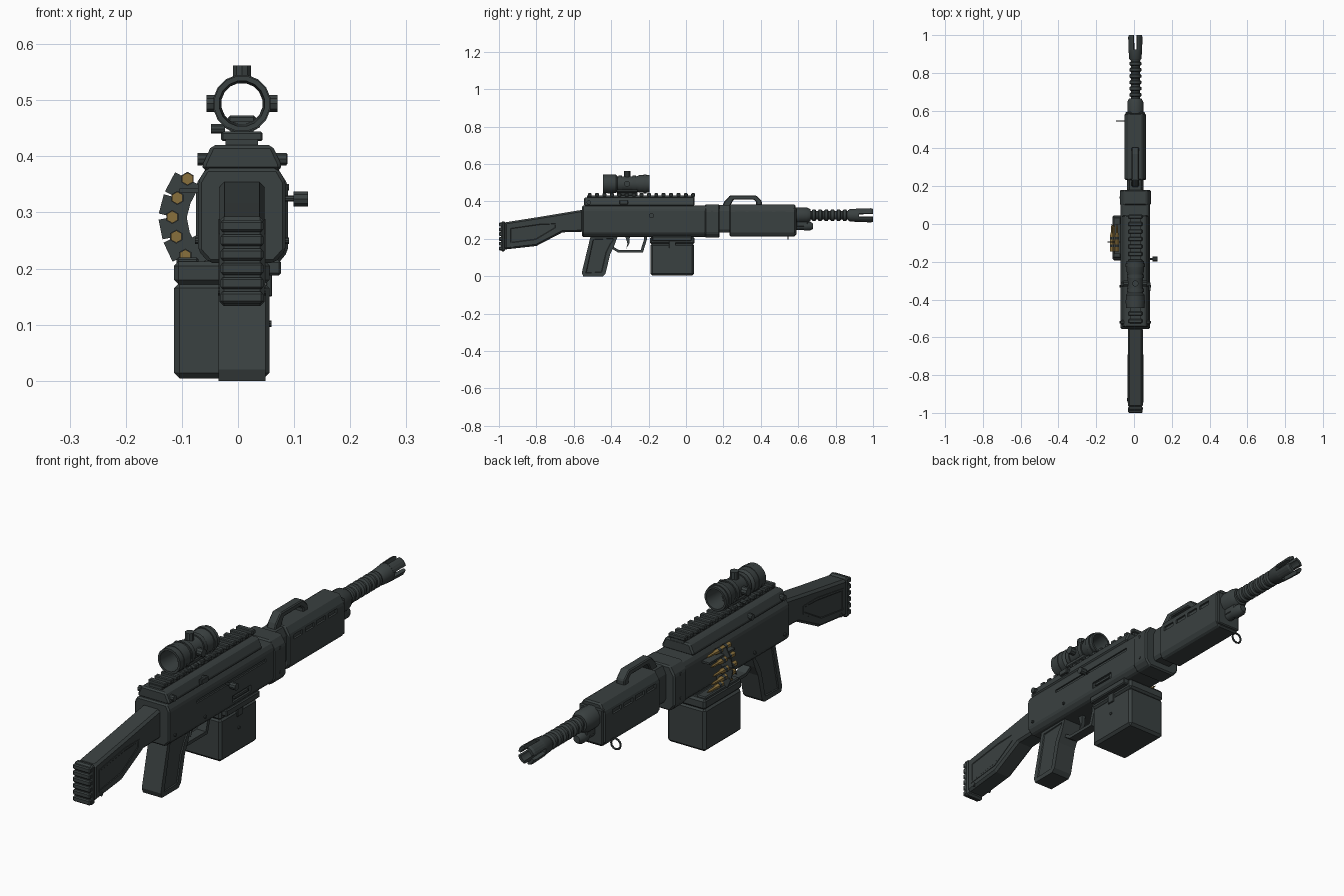
import bpy, bmesh, math
from mathutils import Vector, Matrix

if "Cube" in bpy.data.objects:
    bpy.data.objects.remove(bpy.data.objects["Cube"])

CX = 0.007      # centre plane of the body
BORE = 0.326    # barrel height
SCOPE = 0.494   # scope height


def material(name, rgb, rough=0.6):
    m = bpy.data.materials.new(name)
    m.use_nodes = True
    m.diffuse_color = (*rgb, 1)
    b = m.node_tree.nodes["Principled BSDF"]
    b.inputs["Base Color"].default_value = (*rgb, 1)
    b.inputs["Roughness"].default_value = rough
    return m


METAL = material("dark_gunmetal", (0.042, 0.052, 0.052))
BRASS = material("brass", (0.25, 0.16, 0.045))


def finish(bm, name, mat=METAL, bevel=0.0, smooth=False):
    bmesh.ops.recalc_face_normals(bm, faces=bm.faces)
    me = bpy.data.meshes.new(name)
    bm.to_mesh(me)
    bm.free()
    me.materials.append(mat)
    ob = bpy.data.objects.new(name, me)
    bpy.context.collection.objects.link(ob)
    if bevel:
        mod = ob.modifiers.new("edge_bevel", "BEVEL")
        mod.width, mod.segments, mod.limit_method = bevel, 1, "ANGLE"
    if smooth:
        bpy.ops.object.select_all(action="DESELECT")
        ob.select_set(True)
        bpy.context.view_layer.objects.active = ob
        bpy.ops.object.shade_smooth_by_angle(angle=math.radians(35))
    return ob


def add_box(bm, x, y, z):
    size = Vector((x[1] - x[0], y[1] - y[0], z[1] - z[0]))
    mid = Vector((sum(x), sum(y), sum(z))) / 2
    bmesh.ops.create_cube(bm, size=1, matrix=Matrix.Translation(mid) @ Matrix.Diagonal((*size, 1)))


def box(name, x, y, z, bevel=0.004):
    bm = bmesh.new()
    add_box(bm, x, y, z)
    return finish(bm, name, bevel=bevel)


def side_shape(name, pts, half, bevel=0.006, panel=None, cx=CX):
    """Outline in (y, z) extruded across x; panel = (margin, depth) recess on both sides."""
    bm = bmesh.new()
    f = bm.faces.new([bm.verts.new((cx - half, y, z)) for y, z in pts])
    ext = bmesh.ops.extrude_face_region(bm, geom=[f])["geom"]
    bmesh.ops.translate(bm, vec=(2 * half, 0, 0), verts=[v for v in ext if isinstance(v, bmesh.types.BMVert)])
    bmesh.ops.recalc_face_normals(bm, faces=bm.faces)
    if panel:
        sides = [q for q in bm.faces if abs(q.normal.x) > 0.9]
        bmesh.ops.inset_individual(bm, faces=sides, thickness=panel[0], depth=0)
        bmesh.ops.inset_individual(bm, faces=sides, thickness=0.003, depth=-panel[1])
    return finish(bm, name, bevel=bevel)


def long_shape(name, half_pts, y0, y1, bevel=0.006):
    """Right half outline (offset, z) mirrored about the centre plane and extruded along y."""
    pts = [(CX + x, z) for x, z in half_pts] + [(CX - x, z) for x, z in reversed(half_pts)]
    bm = bmesh.new()
    f = bm.faces.new([bm.verts.new((x, y0, z)) for x, z in pts])
    ext = bmesh.ops.extrude_face_region(bm, geom=[f])["geom"]
    bmesh.ops.translate(bm, vec=(0, y1 - y0, 0), verts=[v for v in ext if isinstance(v, bmesh.types.BMVert)])
    return finish(bm, name, bevel=bevel)


def lathe(name, pts, x, z, n=16, hollow=False, arc=None, mat=METAL):
    """Outline of (y, radius) turned about a line along y; arc = (start, sweep) for a part turn."""
    bm = bmesh.new()
    start, sweep = arc or (math.pi / n, math.tau)
    rings = []
    for i in range(n + (1 if arc else 0)):
        a = start + sweep * i / n
        rings.append([bm.verts.new((x + r * math.cos(a), y, z + r * math.sin(a))) for y, r in pts])
    closed = hollow or arc
    for i in range(n):
        a, b = rings[i], rings[(i + 1) % len(rings)]
        for j in range(len(pts) - (0 if closed else 1)):
            k = (j + 1) % len(pts)
            bm.faces.new((a[j], a[k], b[k], b[j]))
    if arc:
        bm.faces.new(rings[0]), bm.faces.new(rings[-1])
    elif not hollow:
        bm.faces.new([r[0] for r in rings]), bm.faces.new([r[-1] for r in rings])
    return finish(bm, name, mat, smooth=n > 8)


def rod(name, mid, r, length, axis="x", n=10, r2=None):
    bm = bmesh.new()
    turn = {"x": Matrix.Rotation(math.pi / 2, 4, "Y"), "y": Matrix.Rotation(math.pi / 2, 4, "X"), "z": Matrix()}[axis]
    bmesh.ops.create_cone(bm, cap_ends=True, segments=n, radius1=r, radius2=r2 or r, depth=length,
                          matrix=Matrix.Translation(mid) @ turn)
    return finish(bm, name)


def cut(target, name, boxes):
    bm = bmesh.new()
    for b in boxes:
        add_box(bm, *b)
    c = finish(bm, name)
    c.hide_render = True
    c.display_type = "WIRE"
    mod = target.modifiers.new("recess", "BOOLEAN")
    mod.operation, mod.object, mod.solver = "DIFFERENCE", c, "EXACT"
    c.hide_set(True)


# Receiver, with slots cut in its sides
receiver = long_shape("receiver", [(0.058, 0.21), (0.078, 0.232), (0.078, 0.355), (0.064, 0.379)], -0.555, 0.18)
cut(receiver, "receiver_cutter", [((0.079, 0.1), (-0.38, 0.055), (0.322, 0.334)),
                                  ((0.077, 0.1), (-0.155, -0.04), (0.24, 0.266))])
box("port_latch", (0.07, 0.084), (-0.14, -0.055), (0.248, 0.257), 0)
long_shape("top_cover", [(0.071, 0.375), (0.069, 0.388), (0.054, 0.42)], -0.545, 0.045)
long_shape("receiver_front_collar", [(0.062, 0.206), (0.082, 0.23), (0.082, 0.35), (0.06, 0.385)], 0.1, 0.18)
box("feed_tray", (-0.063, 0.077), (-0.18, 0.03), (0.188, 0.215))
for i, (y, z) in enumerate([(-0.52, 0.395), (-0.32, 0.395), (-0.52, 0.25), (-0.33, 0.25), (0.14, 0.25), (0.14, 0.345)]):
    rod(f"receiver_pin_{i}", (CX, y, z), 0.012 if z > 0.39 else 0.006, 0.158 if z > 0.39 else 0.168)
box("selector", (0.076, 0.088), (-0.355, -0.31), (0.385, 0.406), 0.002)

# Charging handle
rod("charging_stem", (0.09, -0.185, 0.325), 0.006, 0.04)
rod("charging_knob", (0.112, -0.185, 0.324), 0.014, 0.026)

# Rail with teeth
box("rail_base", (-0.022, 0.036), (-0.53, 0.045), (0.415, 0.431), 0)
for i in range(15):
    y = -0.525 + i * 0.0395
    box(f"rail_tooth_{i}", (-0.03, 0.044), (y, y + 0.021), (0.427, 0.444), 0.003)

# Scope: hollow tube, turrets and mount
lathe("scope_tube", [(-0.445, 0.05), (-0.375, 0.05), (-0.365, 0.041), (-0.265, 0.041), (-0.25, 0.048), (-0.195, 0.048),
                     (-0.195, 0.04), (-0.25, 0.037), (-0.375, 0.037), (-0.445, 0.041)], CX, SCOPE, hollow=True)
for i, y in enumerate((-0.36, -0.285, -0.228, -0.42)):
    r = 0.046 if i < 2 else 0.052
    lathe(f"scope_band_{i}", [(y, r - 0.007), (y, r), (y + 0.018, r), (y + 0.018, r - 0.007)], CX, SCOPE, hollow=True)
rod("scope_top_turret", (CX, -0.315, 0.547), 0.017, 0.03, "z")
for s in (-1, 1):
    rod(f"scope_side_turret_{s}", (CX + s * 0.05, -0.315, SCOPE), 0.016, 0.026)
long_shape("scope_mount", [(0.022, 0.425), (0.034, 0.435), (0.02, 0.445), (0.032, 0.452), (0.032, 0.462)], -0.37, -0.26, 0)
box("scope_mount_block", (-0.018, 0.032), (-0.36, -0.27), (0.445, 0.473))
rod("mount_screw", (-0.036, -0.315, 0.449), 0.009, 0.025)

# Stock and ribbed butt pad
side_shape("stock", [(-0.97, 0.288), (-0.78, 0.318), (-0.55, 0.356), (-0.55, 0.238), (-0.66, 0.235), (-0.8, 0.162),
                     (-0.97, 0.143)], 0.04, 0.009)
panel = [(-0.945, 0.262), (-0.78, 0.288), (-0.69, 0.288), (-0.69, 0.255), (-0.8, 0.188), (-0.945, 0.172)]
for s in (-1, 1):
    side_shape(f"stock_panel_{s}", panel, 0.003, 0, (0.009, 0.002), CX + s * 0.039)
rod("stock_sling_pin", (CX, -0.93, 0.16), 0.008, 0.086)
box("butt_pad", (-0.033, 0.047), (-0.99, -0.965), (0.133, 0.293), 0.008)
for i in range(6):
    z = 0.138 + i * 0.0255
    box(f"butt_rib_{i}", (-0.031, 0.045), (-1.0, -0.98), (z, z + 0.021))

# Pistol grip, trigger and guard
side_shape("pistol_grip", [(-0.51, 0.215), (-0.365, 0.215), (-0.385, 0.16), (-0.405, 0.12), (-0.43, 0.015), (-0.445, 0.0),
                           (-0.55, 0.0), (-0.557, 0.02)], 0.042, 0.009, (0.022, 0.004))
side_shape("trigger_guard", [(-0.4, 0.15), (-0.365, 0.128), (-0.23, 0.128), (-0.208, 0.2), (-0.208, 0.215), (-0.225, 0.215),
                             (-0.225, 0.195), (-0.242, 0.141), (-0.36, 0.141), (-0.4, 0.165)], 0.02, 0)
side_shape("trigger", [(-0.325, 0.215), (-0.3, 0.215), (-0.303, 0.175), (-0.32, 0.148), (-0.313, 0.175)], 0.008, 0)

# Ammunition box with lid
box("ammo_box", (-0.114, 0.056), (-0.19, 0.043), (0.004, 0.175), 0.01)
box("ammo_box_lid", (-0.114, 0.056), (-0.192, 0.045), (0.172, 0.213), 0.008)
box("ammo_box_hatch", (-0.11, -0.07), (-0.18, 0.035), (0.205, 0.22))
box("ammo_box_latch", (0.05, 0.061), (-0.09, -0.055), (0.15, 0.2), 0.002)
rod("ammo_box_stud", (0.056, -0.075, 0.102), 0.006, 0.008)

# Belt of rounds with links, and the feed lips
belt = [(-0.09, 0.36), (-0.108, 0.326), (-0.117, 0.292), (-0.11, 0.257), (-0.094, 0.223)]
for i, (x, z) in enumerate(belt):
    lathe(f"round_{i}", [(-0.145, 0.011), (-0.06, 0.011), (-0.045, 0.007), (-0.02, 0.006), (0.0, 0.001)], x, z, n=6, mat=BRASS)
    for y in (-0.115, -0.075):
        rod(f"link_collar_{i}", (x, y, z), 0.0125, 0.014, "y", 6)
for i, (a, b) in enumerate(zip(belt, belt[1:] + [(-0.06, 0.238)])):
    d = Vector((b[0] - a[0], 0, b[1] - a[1]))
    bm = bmesh.new()
    bmesh.ops.create_cube(bm, size=1, matrix=Matrix.Translation(((a[0] + b[0]) / 2, -0.095, (a[1] + b[1]) / 2))
                          @ d.to_track_quat("X", "Y").to_matrix().to_4x4() @ Matrix.Diagonal((d.length, 0.05, 0.005, 1)))
    finish(bm, f"belt_link_{i}")
box("feed_lip", (-0.104, -0.06), (-0.16, 0.0), (0.335, 0.343), 0)

# Handguard with side slots, neck and carrying handle
long_shape("neck", [(0.035, 0.235), (0.044, 0.25), (0.044, 0.35), (0.03, 0.38)], 0.17, 0.24, 0)
guard = long_shape("handguard", [(0.045, 0.213), (0.057, 0.235), (0.057, 0.35), (0.036, 0.384)], 0.232, 0.585)
slots = [(y, y + 0.055) for y in (0.262, 0.334, 0.406, 0.478)]
cut(guard, "handguard_cutter", [(x, y, (0.328, 0.346)) for y in slots for x in ((-0.08, -0.042), (0.056, 0.09))])
box("handguard_front_cap", (-0.045, 0.059), (0.575, 0.592), (0.222, 0.365))
side_shape("carry_handle", [(0.195, 0.375), (0.205, 0.4), (0.235, 0.432), (0.375, 0.432), (0.405, 0.402), (0.405, 0.375),
                            (0.375, 0.375), (0.375, 0.398), (0.362, 0.41), (0.255, 0.41), (0.235, 0.375)], 0.019, 0.004)

# Gas block, gas tube and sling ring
lathe("gas_block", [(0.58, 0.044), (0.645, 0.044), (0.665, 0.034)], CX, BORE, n=12)
lathe("gas_tube", [(0.58, 0.02), (0.63, 0.02), (0.63, 0.024), (0.665, 0.024), (0.68, 0.014)], CX, 0.268, n=12)
box("gas_bridge", (-0.015, 0.029), (0.59, 0.65), (0.265, 0.31))
for i in range(12):
    a, b = (Vector((-0.072 + 0.021 * math.cos(t), 0.545, 0.22 + 0.021 * math.sin(t)))
            for t in (math.tau * i / 12, math.tau * (i + 1) / 12))
    bm = bmesh.new()
    bmesh.ops.create_cone(bm, cap_ends=True, segments=6, radius1=0.004, radius2=0.004, depth=(b - a).length * 1.15,
                          matrix=Matrix.Translation((a + b) / 2) @ (b - a).to_track_quat("Z", "Y").to_matrix().to_4x4())
    finish(bm, f"sling_ring_{i}")

# Ribbed barrel and slotted muzzle
ribs = [(0.6, 0.024)]
for i in range(6):
    y = 0.672 + i * 0.033
    ribs += [(y, 0.024), (y + 0.005, 0.032), (y + 0.019, 0.032), (y + 0.024, 0.024)]
lathe("barrel", ribs + [(0.88, 0.024)], CX, BORE)
lathe("muzzle_base", [(0.865, 0.026), (0.875, 0.033), (0.925, 0.037), (0.925, 0.016)], CX, BORE)
for i in range(4):
    lathe(f"muzzle_prong_{i}", [(0.92, 0.037), (0.99, 0.039), (1.0, 0.035), (1.0, 0.024), (0.92, 0.022)], CX, BORE,
          n=4, arc=(math.pi / 2 * i + 0.25, math.pi / 2 - 0.5))
